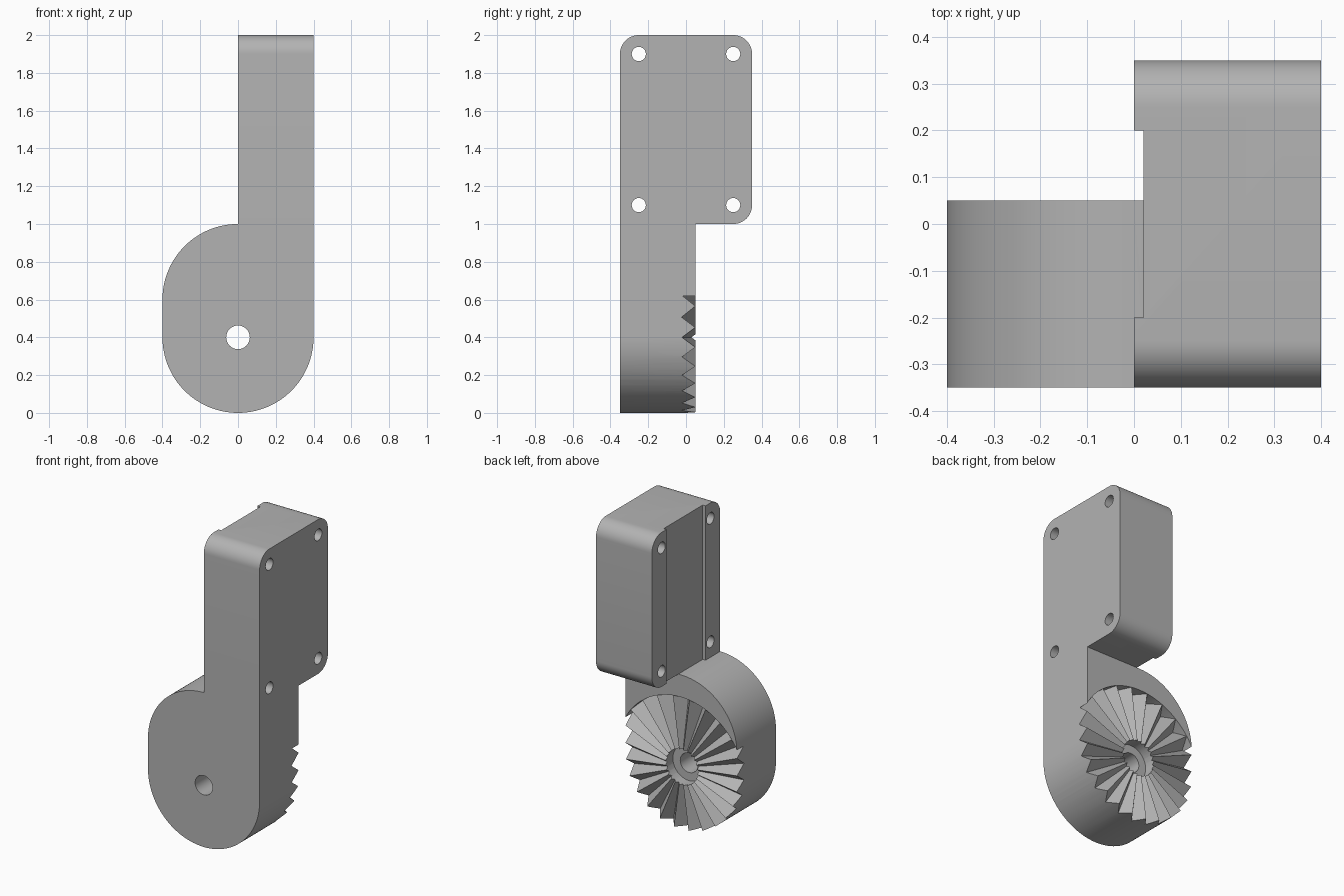
import bpy, bmesh
from math import sin, cos, pi, radians
from mathutils import Vector

if "Cube" in bpy.data.objects:
    bpy.data.objects.remove(bpy.data.objects["Cube"])

grey = bpy.data.materials.new("plain grey")
grey.use_nodes = True
grey.diffuse_color = (0.45, 0.45, 0.45, 1)
grey.node_tree.nodes["Principled BSDF"].inputs["Base Color"].default_value = grey.diffuse_color


def arc(cx, cy, r, start, end, steps):
    angles = [radians(start + (end - start) * i / steps) for i in range(steps + 1)]
    return [(cx + r * cos(a), cy + r * sin(a)) for a in angles]


def make_object(name, bm):
    bmesh.ops.recalc_face_normals(bm, faces=bm.faces)
    mesh = bpy.data.meshes.new(name)
    bm.to_mesh(mesh)
    bm.free()
    mesh.materials.append(grey)
    obj = bpy.data.objects.new(name, mesh)
    bpy.context.collection.objects.link(obj)
    return obj


def prism(name, outline, axis, low, high):
    """Extrude an outline along x (outline in y, z) or y (outline in x, z)."""
    bm = bmesh.new()
    place = (lambda a, b: (low, a, b)) if axis == "x" else (lambda a, b: (a, low, b))
    face = bm.faces.new([bm.verts.new(place(a, b)) for a, b in outline])
    shift = Vector((high - low, 0, 0) if axis == "x" else (0, high - low, 0))
    new = bmesh.ops.extrude_face_region(bm, geom=[face])["geom"]
    bmesh.ops.translate(bm, vec=shift, verts=[v for v in new if isinstance(v, bmesh.types.BMVert)])
    # the source face is kept by the extrusion and closes the prism
    return make_object(name, bm)


def combine(target, other, operation):
    mod = target.modifiers.new(operation, "BOOLEAN")
    mod.operation, mod.solver, mod.object = operation, "EXACT", other
    bpy.context.view_layer.objects.active = target
    bpy.ops.object.modifier_apply(modifier=mod.name)
    bpy.data.objects.remove(other)


def toothed_cutter(teeth, radius, depth, crest, pivot_z, sub=4):
    """Solid whose underside is a fan of V grooves deepening away from the pivot."""
    bm = bmesh.new()
    half = pi / teeth
    under, over = [], []
    for i in range(teeth * 2 * sub):
        angle = half * i / sub
        off = abs((angle + half) % (2 * half) - half)
        y = crest - depth * sin(half - off) / sin(half)
        x, z = radius * cos(angle), pivot_z + radius * sin(angle)
        under.append(bm.verts.new((x, y, z)))
        over.append(bm.verts.new((x, crest + 0.2, z)))
    hub = bm.verts.new((0, crest, pivot_z))
    count = len(under)
    for i in range(count):
        j = (i + 1) % count
        bm.faces.new((hub, under[i], under[j]))
        bm.faces.new((under[i], over[i], over[j], under[j]))
    bm.faces.new(over)
    return make_object("tooth_cutter", bm)


# Pivot body: round bottom, rounded left shoulder
body = prism("clamp_arm", arc(0, 0.4, 0.4, 180, 360, 64) + [(0.4, 1.0)]
             + arc(0, 0.6, 0.4, 90, 180, 32), "y", -0.35, 0.05)

# Mounting block with rounded corners, its tail buried in the body
block = prism("mounting_block", [(-0.35, 0.7), (0.05, 0.7), (0.05, 1.0)]
              + arc(0.25, 1.1, 0.1, -90, 0, 12) + arc(0.25, 1.9, 0.1, 0, 90, 12)
              + arc(-0.25, 1.9, 0.1, 90, 180, 12), "x", 0, 0.4)
combine(body, block, "UNION")

# Shallow channel down the inner side of the block
channel = prism("channel_cutter", [(-0.2, 1.0), (0.2, 1.0), (0.2, 2.1), (-0.2, 2.1)], "x", -0.1, 0.02)
combine(body, channel, "DIFFERENCE")

# Four screw holes
for y in (-0.25, 0.25):
    for z in (1.1, 1.9):
        hole = prism("screw_cutter", arc(y, z, 0.0375, 0, 345, 23), "x", -0.2, 0.6)
        combine(body, hole, "DIFFERENCE")

# Radial locking teeth, counterbore and pivot hole
combine(body, toothed_cutter(24, 0.456, 0.08, 0.049, 0.4), "DIFFERENCE")
combine(body, prism("bore_cutter", arc(0, 0.4, 0.115, 0, 352.5, 47), "y", -0.03, 0.3), "DIFFERENCE")
combine(body, prism("pivot_cutter", arc(0, 0.4, 0.0625, 0, 348.75, 31), "y", -0.6, 0.3), "DIFFERENCE")

bpy.ops.object.select_all(action="DESELECT")
body.select_set(True)
bpy.context.view_layer.objects.active = body
bpy.ops.object.shade_smooth_by_angle(angle=radians(20))
